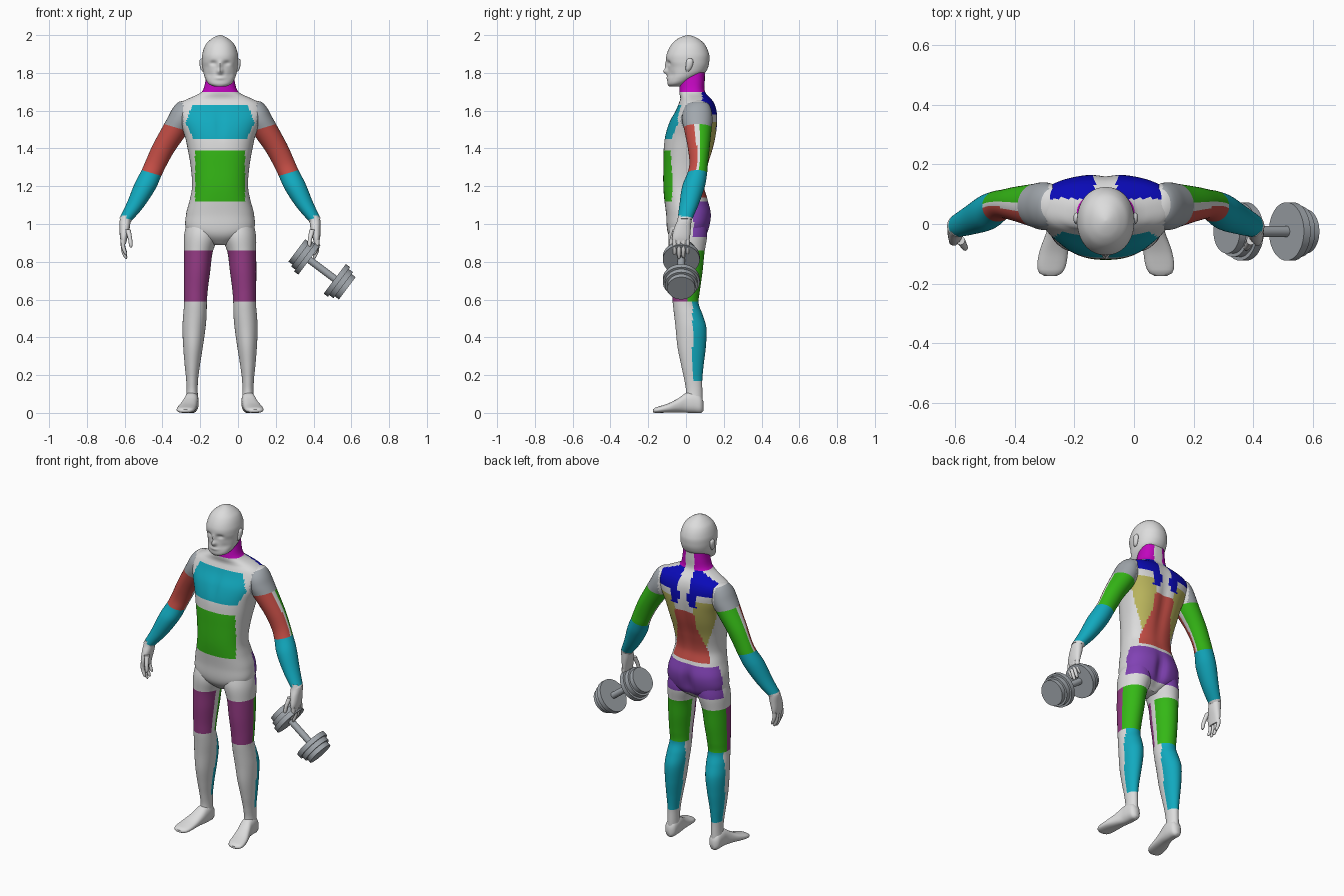
import bpy, bmesh, math
from mathutils import Vector

CX = -0.095  # centre line of the figure
COLORS = {
    "light_grey": (0.72, 0.72, 0.72), "mid_grey": (0.36, 0.39, 0.42),
    "cyan": (0.006, 0.40, 0.52), "red": (0.55, 0.075, 0.06),
    "green": (0.035, 0.48, 0.008), "plum": (0.31, 0.045, 0.24),
    "magenta": (0.54, 0.002, 0.52), "navy": (0.003, 0.003, 0.48),
    "yellow": (0.50, 0.47, 0.11), "violet": (0.22, 0.055, 0.46)}
NAMES = list(COLORS)
MATS = []
for name, c in COLORS.items():
    m = bpy.data.materials.new(name)
    m.diffuse_color = (*c, 1)
    MATS.append(m)


def smooth(ob, angle=45):
    bpy.ops.object.select_all(action='DESELECT')
    ob.select_set(True)
    bpy.context.view_layer.objects.active = ob
    bpy.ops.object.shade_smooth_by_angle(angle=math.radians(angle))


def interpolate(rows, step):
    """Smooth curve through section rows, first entry is the position."""
    rows = sorted(rows)
    n = len(rows)

    def slope(i, k):
        a, b = rows[max(i - 1, 0)], rows[min(i + 1, n - 1)]
        return (b[k] - a[k]) / (b[0] - a[0])
    out = []
    for i in range(n - 1):
        p, q = rows[i], rows[i + 1]
        h = q[0] - p[0]
        cnt = max(1, round(h / step))
        for j in range(cnt):
            u = j / cnt
            row = [p[0] + u * h]
            for k in range(1, len(p)):
                row.append((2*u**3 - 3*u*u + 1) * p[k] + (u**3 - 2*u*u + u) * h * slope(i, k)
                           + (3*u*u - 2*u**3) * q[k] + (u**3 - u*u) * h * slope(i + 1, k))
            out.append(row)
    return out + [list(rows[-1])]


def loft(name, rows, side=1, axis='z', segs=48, power=2.0, step=0.01, tilt=0.0,
         rule=None, deform=None):
    """Rows: position, centre x, half width, low, high (low/high = y, or z when axis is y)."""
    bm = bmesh.new()
    rings, pos = [], {}
    for t, cx, hw, lo, hi in interpolate(rows, step):
        ring = []
        for i in range(segs):
            a = 2 * math.pi * i / segs
            c, s = math.cos(a), math.sin(a)
            lx = hw * math.copysign(abs(c) ** (2 / power), c)
            d = (lo + hi) / 2 + (hi - lo) / 2 * math.copysign(abs(s) ** (2 / power), s)
            x = cx + lx
            y, z = (d, t + tilt * lx) if axis == 'z' else (t, d)
            if deform:
                y += deform(x, y, z)
            ring.append(bm.verts.new((CX + side * x, y, z)))
        rings.append((t, ring))
    for (t0, r0), (t1, r1) in zip(rings, rings[1:]):
        for i in range(segs):
            j = (i + 1) % segs
            pos[bm.faces.new((r0[i], r0[j], r1[j], r1[i]))] = (t0 + t1) / 2
    bm.faces.new(rings[0][1])
    bm.faces.new(rings[-1][1])
    bmesh.ops.recalc_face_normals(bm, faces=bm.faces[:])
    if rule:
        for f, t in pos.items():
            c = f.calc_center_median()
            f.material_index = NAMES.index(rule((c.x - CX) * side, c.y, t, f.normal))
    me = bpy.data.meshes.new(name)
    bm.to_mesh(me)
    bm.free()
    for m in MATS:
        me.materials.append(m)
    ob = bpy.data.objects.new(name, me)
    bpy.context.collection.objects.link(ob)
    smooth(ob)
    return ob


def bump(*pairs):
    return math.exp(-sum((d / w) ** 2 for d, w in pairs))


# ---- torso and neck
def torso_rule(x, y, z, n):
    a = abs(x)
    if z > 1.695:
        return "magenta" if z < 1.81 and not (n.y > 0.2 and a < 0.03) else "light_grey"
    if 1.51 < z < 1.64 and a > 0.195:
        return "mid_grey"
    if y > 0.04:
        if 0.035 < a < 0.2 and y > 0.085 and z > 1.58 or 0.03 < a < 0.085 and 1.5 < z <= 1.58:
            return "navy"
        if 1.14 < z < 1.46 and a < 0.065 + 0.28 * max(0, 1.36 - z):
            return "red"
        if 1.2 < z < 1.54 and 0.06 < a and y > 0.08 and a < 0.13 + 0.25 * (z - 1.2):
            return "yellow"
        if 0.93 < z < 1.125:
            return "violet"
    elif n.y < 0:
        if 1.45 < z < 1.63 and y < -0.01 and a < min(0.14 + 0.5 * (z - 1.45), 0.18, 0.145 + 0.4 * (1.63 - z)):
            return "cyan"
        if 1.12 < z < 1.39 and a < 0.132:
            return "green"
    return "light_grey"


def torso_shape(x, y, z):
    if y > 0.05:  # spine groove and gluteal cleft
        return -0.025 * bump((x, 0.03), (z - 1.0, 0.08)) - 0.012 * bump((x, 0.03), (z - 1.42, 0.2))
    if y < -0.03:  # chest groove
        return 0.008 * bump((x, 0.02), (z - 1.53, 0.07))
    return 0


torso = [(0.89, 0, .04, -.045, .05), (0.93, 0, .125, -.085, .10), (0.97, 0, .178, -.10, .122),
         (1.05, 0, .18, -.105, .135), (1.13, 0, .16, -.115, .116), (1.2, 0, .148, -.12, .098),
         (1.3, 0, .155, -.12, .115), (1.4, 0, .172, -.118, .145), (1.47, 0, .188, -.11, .16),
         (1.54, 0, .215, -.088, .167), (1.6, 0, .232, -.055, .163), (1.64, 0, .212, -.038, .15),
         (1.665, 0, .165, -.03, .132), (1.69, 0, .11, -.035, .108), (1.71, 0, .09, -.035, .10),
         (1.76, 0, .077, -.03, .10), (1.82, 0, .07, -.02, .10)]
loft("torso_and_neck", torso, segs=96, power=2.4, rule=torso_rule, deform=torso_shape)


# ---- head
def face_shape(x, y, z):
    if y > -0.03:
        return 0
    a = abs(x)
    return (-0.024 * bump((x, .014), (z - 1.808, .016)) - 0.012 * bump((x, .011), (z - 1.838, .02))
            + 0.012 * bump((a - .036, .018), (z - 1.852, .012)) - 0.006 * bump((x, .025), (z - 1.772, .008))
            + 0.005 * bump((a - .055, .02), (z - 1.79, .02)))


head = [(1.727, 0, .03, -.088, -.03), (1.74, 0, .058, -.097, .0), (1.77, 0, .078, -.098, .055),
        (1.80, 0, .088, -.096, .1), (1.83, 0, .093, -.096, .117), (1.86, 0, .096, -.104, .123),
        (1.9, 0, .094, -.102, .122), (1.95, 0, .076, -.077, .1), (1.98, 0, .046, -.045, .067),
        (1.995, 0, .02, -.012, .035), (2.0, 0, .004, .007, .015)]
loft("head", head, segs=80, power=2.1, step=0.005, deform=face_shape)


# ---- limbs
def arm_rule(x, y, z, n):
    if z < 1.03 or z > 1.64:
        return "light_grey"
    if z < 1.275:
        return "cyan"
    if z < 1.515:
        if n.y < -0.2:
            return "red"
        return "green" if n.y > 0.15 else "light_grey"
    return "mid_grey" if x > 0.19 else "light_grey"


def leg_rule(x, y, z, n):
    if z > 0.93:
        return "violet" if y > 0.04 and z < 1.125 else "light_grey"
    if 0.59 < z < 0.86:
        if n.y < (0.1 if n.x * (x_side) > 0 else -0.25):
            return "plum"
        return "green" if n.y > 0.1 else "light_grey"
    return "cyan" if 0.17 < z <= 0.59 and y > 0.035 and n.y > 0 else "light_grey"


arm = [(1.02, .503, .03, -.045, .03), (1.1, .45, .043, -.035, .065), (1.2, .397, .054, -.02, .1),
       (1.27, .363, .052, .008, .112), (1.32, .34, .053, .018, .116), (1.4, .30, .057, .01, .125),
       (1.5, .238, .064, -.01, .135), (1.55, .21, .064, -.02, .14), (1.6, .192, .056, -.015, .135),
       (1.635, .178, .04, .01, .12), (1.65, .17, .015, .04, .09)]
leg = [(0.04, .15, .036, -.02, .088), (0.1, .148, .03, .0, .087), (0.17, .148, .031, -.008, .086),
       (0.25, .147, .04, -.025, .093), (0.35, .143, .052, -.045, .105), (0.45, .138, .061, -.055, .108),
       (0.52, .133, .062, -.063, .088), (0.58, .13, .06, -.07, .067), (0.65, .128, .063, -.075, .074),
       (0.75, .122, .07, -.084, .088), (0.85, .115, .076, -.088, .098), (0.94, .1, .09, -.093, .112),
       (1.02, .095, .078, -.075, .105)]
foot = [(-.175, .185, .02, .004, .018), (-.165, .185, .038, .0, .027), (-.14, .182, .048, .0, .035),
        (-.09, .174, .048, .002, .052), (-.04, .162, .042, .003, .078), (0, .153, .038, .001, .105),
        (.04, .15, .037, .0, .11), (.08, .15, .03, .0, .09), (.092, .15, .014, .012, .06)]
palm = [(0.895, .51, .012, -.07, .015), (0.93, .51, .02, -.073, .021), (0.98, .505, .027, -.062, .026),
        (1.02, .502, .029, -.046, .029), (1.045, .495, .028, -.042, .032)]
for x_side, label in ((-1, "right"), (1, "left")):
    loft(label + "_arm", arm, x_side, tilt=0.3, rule=arm_rule)
    loft(label + "_leg", leg, x_side, rule=leg_rule)
    loft(label + "_foot", foot, x_side, axis='y', segs=32, power=2.4)
    loft(label + "_palm", palm, x_side, segs=24, power=2.3)
    # fingers curl inward at the tips
    for i, (y, tip) in enumerate(((-.06, .835), (-.037, .815), (-.014, .82), (.008, .84))):
        f = [(tip, .497, .003, y - .003, y + .003), (tip + .006, .499, .008, y - .008, y + .008),
             (tip + .04, .512, .0105, y - .0105, y + .0105), (0.915, .515, .012, y - .012, y + .012)]
        loft(f"{label}_finger_{i + 1}", f, x_side, segs=12)
    thumb = [(.875, .472, .004, -.084, -.076), (.883, .472, .009, -.09, -.07),
             (.92, .476, .011, -.086, -.062), (.97, .488, .015, -.07, -.04)]
    loft(label + "_thumb", thumb, x_side, segs=12)
    # ear
    ear = [(1.808, .09, .004, .0, .015), (1.82, .094, .009, -.002, .026), (1.85, .098, .011, .0, .038),
           (1.87, .098, .009, .005, .036), (1.877, .096, .003, .014, .028)]
    loft(label + "_ear", ear, x_side, segs=16, step=0.005)

# ---- dumbbell
AXIS = Vector((0.8, 0, -0.6))
MID = Vector((0.445, -0.025, 0.76))


def disc(name, offset, radius, depth):
    bpy.ops.mesh.primitive_cylinder_add(vertices=40, radius=radius, depth=depth, location=MID + AXIS * offset)
    ob = bpy.context.object
    ob.name = name
    ob.rotation_mode = 'QUATERNION'
    ob.rotation_quaternion = AXIS.to_track_quat('Z', 'Y')
    ob.data.materials.append(MATS[NAMES.index("mid_grey")])
    smooth(ob, 30)


disc("dumbbell_handle", 0, 0.019, 0.2)
for s, label in ((-1, "upper"), (1, "lower")):
    for off, r, size in ((.098, .098, "large"), (.126, .086, "medium"), (.153, .074, "small")):
        disc(f"dumbbell_{label}_{size}_plate", s * off, r, 0.028)
